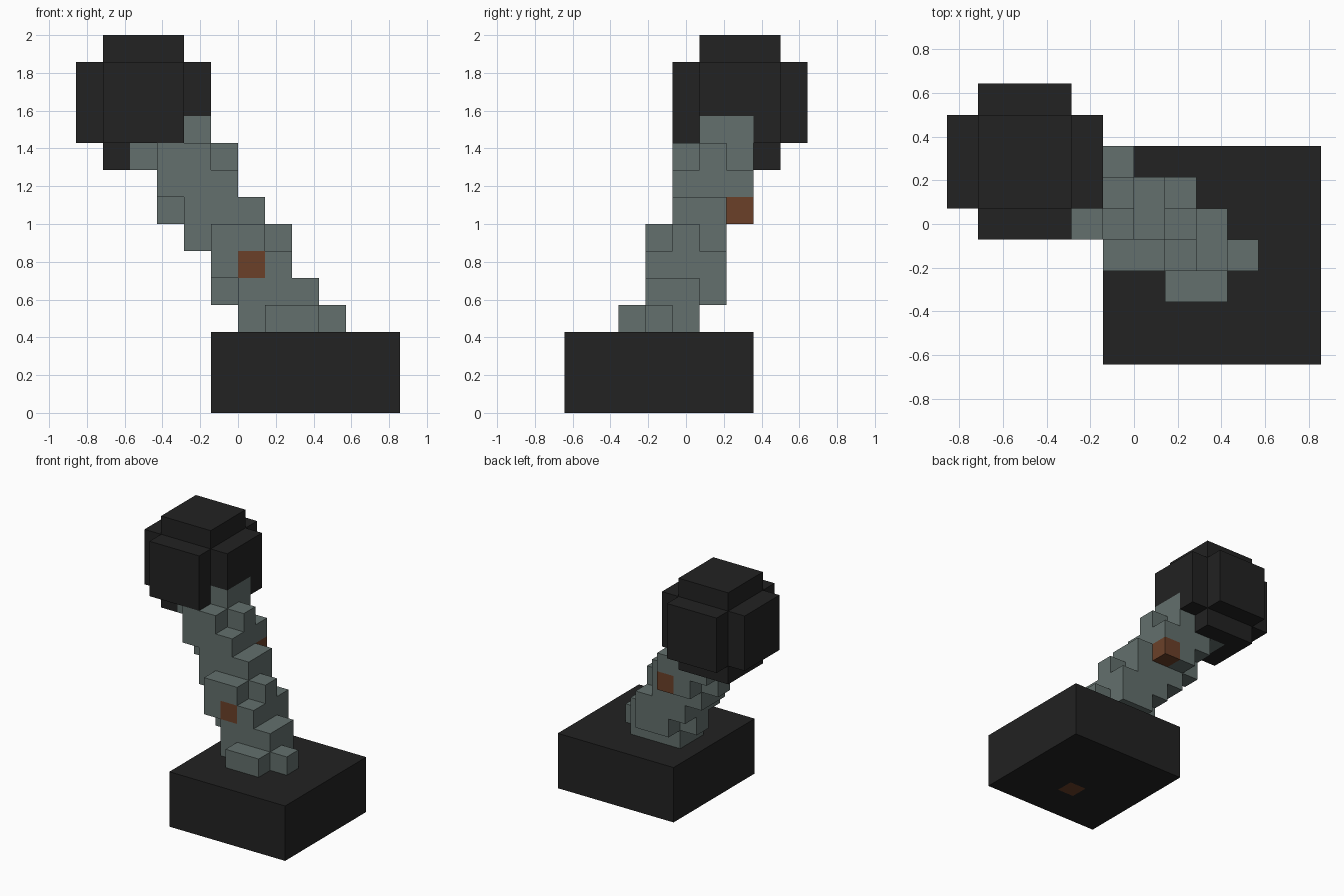
import bpy
import bmesh
from mathutils import Vector

cube = bpy.data.objects.get("Cube")
if cube:
    bpy.data.objects.remove(cube, do_unlink=True)

UNIT = 1 / 7                      # edge length of one block
OFFSET = Vector((0, -0.5, 0))     # block grid sits half a block forward in y


def material(name, colour):
    mat = bpy.data.materials.new(name)
    mat.use_nodes = True
    mat.diffuse_color = (*colour, 1)
    mat.node_tree.nodes["Principled BSDF"].inputs["Base Color"].default_value = (*colour, 1)
    return mat


def box(x0, x1, y0, y1, z0, z1):
    """Set of block cells filling a box."""
    return {(x, y, z) for x in range(x0, x1) for y in range(y0, y1) for z in range(z0, z1)}


def build(name, cells, mat):
    """Outer skin of a set of block cells as one mesh."""
    bm = bmesh.new()
    verts = {}

    def vert(p):
        key = tuple(round(c) for c in p)
        if key not in verts:
            verts[key] = bm.verts.new((Vector(key) + OFFSET) * UNIT)
        return verts[key]

    for cell in sorted(cells):
        low = Vector(cell)
        for axis in range(3):
            u, v, n = Vector(), Vector(), Vector()
            n[axis] = u[(axis + 1) % 3] = v[(axis + 2) % 3] = 1
            for side in (0, 1):
                step = n * (2 * side - 1)
                if tuple(round(c) for c in low + step) in cells:
                    continue
                o = low + n * side
                ring = [o, o + u, o + u + v, o + v]
                if not side:
                    ring.reverse()
                bm.faces.new([vert(p) for p in ring])
    mesh = bpy.data.meshes.new(name)
    bm.to_mesh(mesh)
    bm.free()
    mesh.materials.append(mat)
    obj = bpy.data.objects.new(name, mesh)
    bpy.context.collection.objects.link(obj)


black = material("matte black", (0.016, 0.016, 0.016))
grey = material("greenish grey", (0.125, 0.162, 0.153))
brown = material("rust brown", (0.147, 0.051, 0.022))

# Square base
base = box(-1, 6, -4, 3, 0, 3)

# Rounded block knob: three crossed boxes
knob = box(-6, -1, 1, 4, 10, 13) | box(-5, -2, 0, 5, 10, 13) | box(-5, -2, 1, 4, 9, 14)

# Leaning shaft: three layers repeat, shifting left and back each time
shaft = set()
for turn in range(3):
    dx, dy, z = -2 * turn, turn, 3 + 3 * turn
    # lowest layer, widest in the middle row
    shaft |= box(1 + dx, 3 + dx, dy - 2, dy - 1, z, z + 1)
    shaft |= box(dx, 4 + dx, dy - 1, dy, z, z + 1)
    shaft |= box(dx, 3 + dx, dy, dy + 1, z, z + 1)
    # middle layer
    shaft |= box(dx, 3 + dx, dy - 1, dy, z + 1, z + 2)
    shaft |= box(dx - 1, 3 + dx, dy, dy + 1, z + 1, z + 2)
    shaft |= box(dx, 2 + dx, dy + 1, dy + 2, z + 1, z + 2)
    # top layer, a plain square
    if turn < 2:
        shaft |= box(dx - 1, 2 + dx, dy - 1, dy + 2, z + 2, z + 3)

# Single rusty blocks showing on the shaft and under the base
rust = {(0, -1, 5), (-1, 2, 7), (2, -2, 0)}

build("base", base - rust, black)
build("shaft", shaft - rust, grey)
build("knob", knob - shaft, black)
build("rust_blocks", rust, brown)
